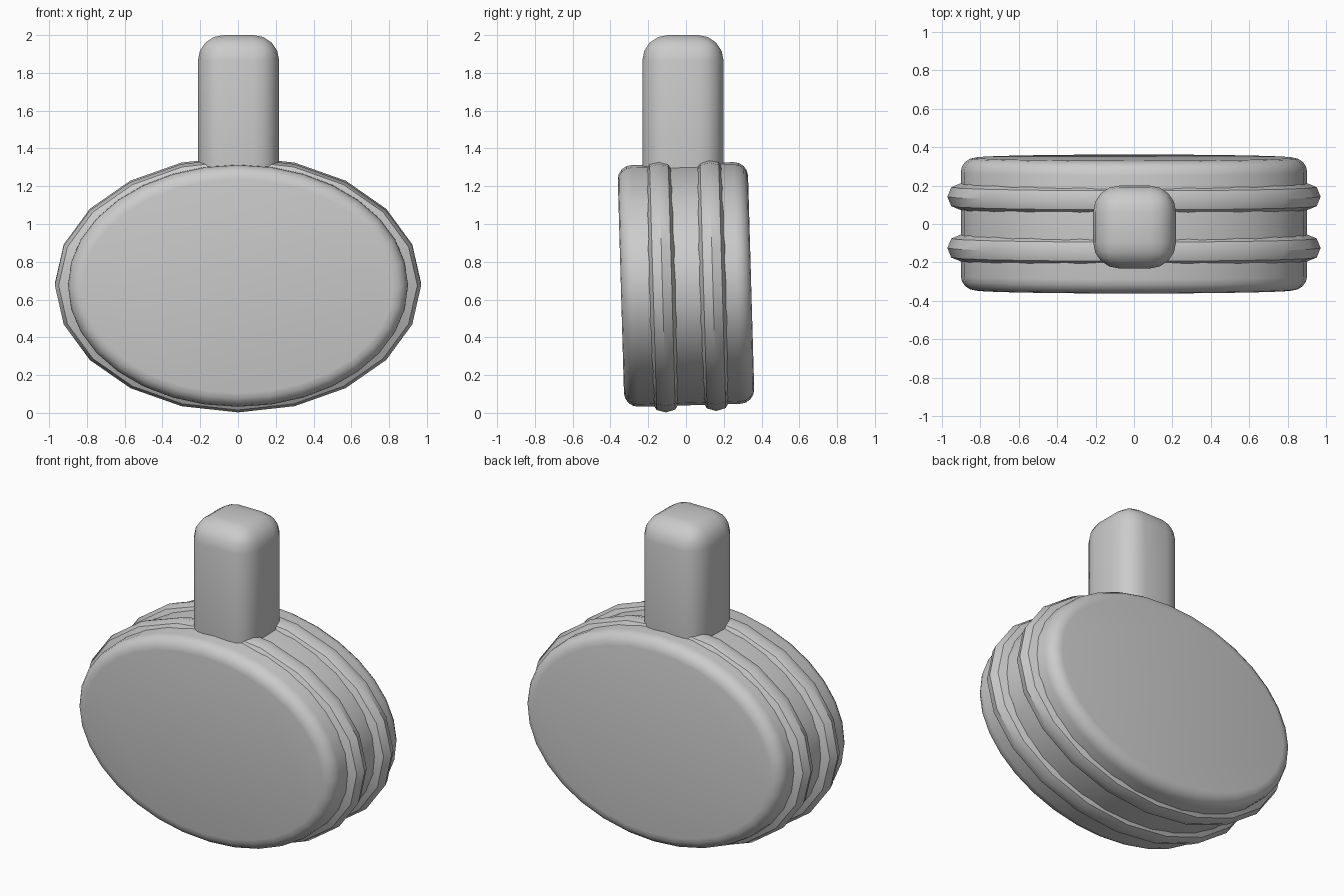
import bpy
from math import radians, pi

if "Cube" in bpy.data.objects:
    bpy.data.objects.remove(bpy.data.objects["Cube"])

CENTRE_Z = 0.68
TILT = radians(1.65)


def finish(obj, name, bevel=0.0, segments=4):
    """Name the part, bake its transform, round its edges and smooth it."""
    obj.name = name
    bpy.ops.object.transform_apply(location=True, rotation=True, scale=True)
    if bevel:
        mod = obj.modifiers.new("round_edges", "BEVEL")
        mod.width = bevel
        mod.segments = segments
        mod.limit_method = "ANGLE"
        mod.angle_limit = radians(40)
        bpy.ops.object.modifier_apply(modifier=mod.name)
    bpy.ops.object.shade_smooth_by_angle(angle=radians(40))
    return obj


def tilt(obj):
    """Lean a body part slightly forward about the body centre."""
    obj.location = (0, 0, CENTRE_Z)
    obj.rotation_euler = (TILT, 0, 0)


# Oval drum body, axis along y
bpy.ops.mesh.primitive_cylinder_add(vertices=32, radius=1, depth=0.69,
                                    rotation=(pi / 2, 0, 0))
body = bpy.context.object
body.scale = (0.90, 0.64, 1)
tilt(finish(body, "body", bevel=0.075))

# Two raised oval bands around the body
for name, y in (("front_band", -0.125), ("back_band", 0.142)):
    bpy.ops.mesh.primitive_torus_add(major_segments=20, minor_segments=8,
                                     major_radius=0.90, minor_radius=0.07,
                                     location=(0, y, 0), rotation=(pi / 2, 0, 0))
    band = bpy.context.object
    band.scale = (1, 0.695, 1)
    finish(band, name)
    bpy.ops.object.shade_smooth()
    tilt(band)

# Upright rounded stem, sunk into the body
bpy.ops.mesh.primitive_cube_add(size=1, location=(0.003, -0.016, 1.5))
stem = bpy.context.object
stem.scale = (0.43, 0.43, 1.0)
finish(stem, "stem", bevel=0.135)
